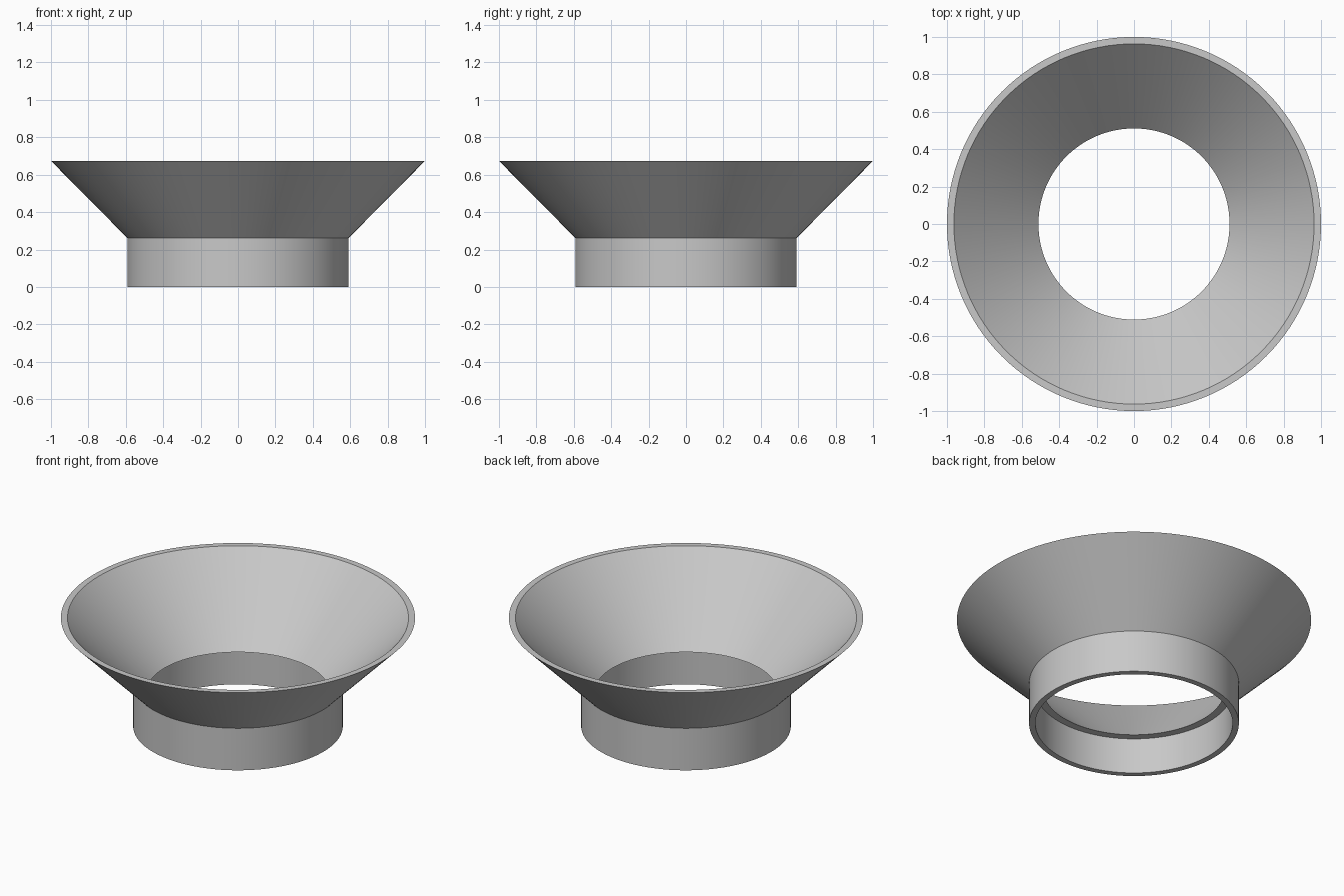
import bpy
import bmesh
import math

cube = bpy.data.objects.get("Cube")
if cube:
    bpy.data.objects.remove(cube, do_unlink=True)

SEGMENTS = 128

grey = bpy.data.materials.new("plain grey")
grey.use_nodes = True
colour = (0.58, 0.58, 0.58, 1)
grey.diffuse_color = colour
grey.node_tree.nodes["Principled BSDF"].inputs["Base Color"].default_value = colour


def lathe(name, profile, material):
    """Revolve a closed (radius, height) profile around the z axis."""
    bm = bmesh.new()
    rings = []
    for i in range(SEGMENTS):
        a = 2 * math.pi * i / SEGMENTS
        rings.append([bm.verts.new((r * math.cos(a), r * math.sin(a), z)) for r, z in profile])
    for i, ring in enumerate(rings):
        after = rings[(i + 1) % SEGMENTS]
        for j in range(len(profile)):
            k = (j + 1) % len(profile)
            bm.faces.new((ring[j], after[j], after[k], ring[k]))
    bmesh.ops.recalc_face_normals(bm, faces=bm.faces)
    mesh = bpy.data.meshes.new(name)
    bm.to_mesh(mesh)
    bm.free()
    mesh.materials.append(material)
    obj = bpy.data.objects.new(name, mesh)
    bpy.context.collection.objects.link(obj)
    bpy.ops.object.select_all(action="DESELECT")
    obj.select_set(True)
    bpy.context.view_layer.objects.active = obj
    bpy.ops.object.shade_smooth_by_angle(angle=math.radians(30))
    return obj


# Straight collar, flared bowl and the small inner ledge where they meet
lathe("funnel", [
    (0.592, 0),        # collar outside
    (0.592, 0.262),
    (1, 0.674),        # bowl rim
    (0.963, 0.674),
    (0.511, 0.222),    # bowl throat
    (0.557, 0.222),    # ledge under the throat
    (0.557, 0),        # collar inside
], grey)
